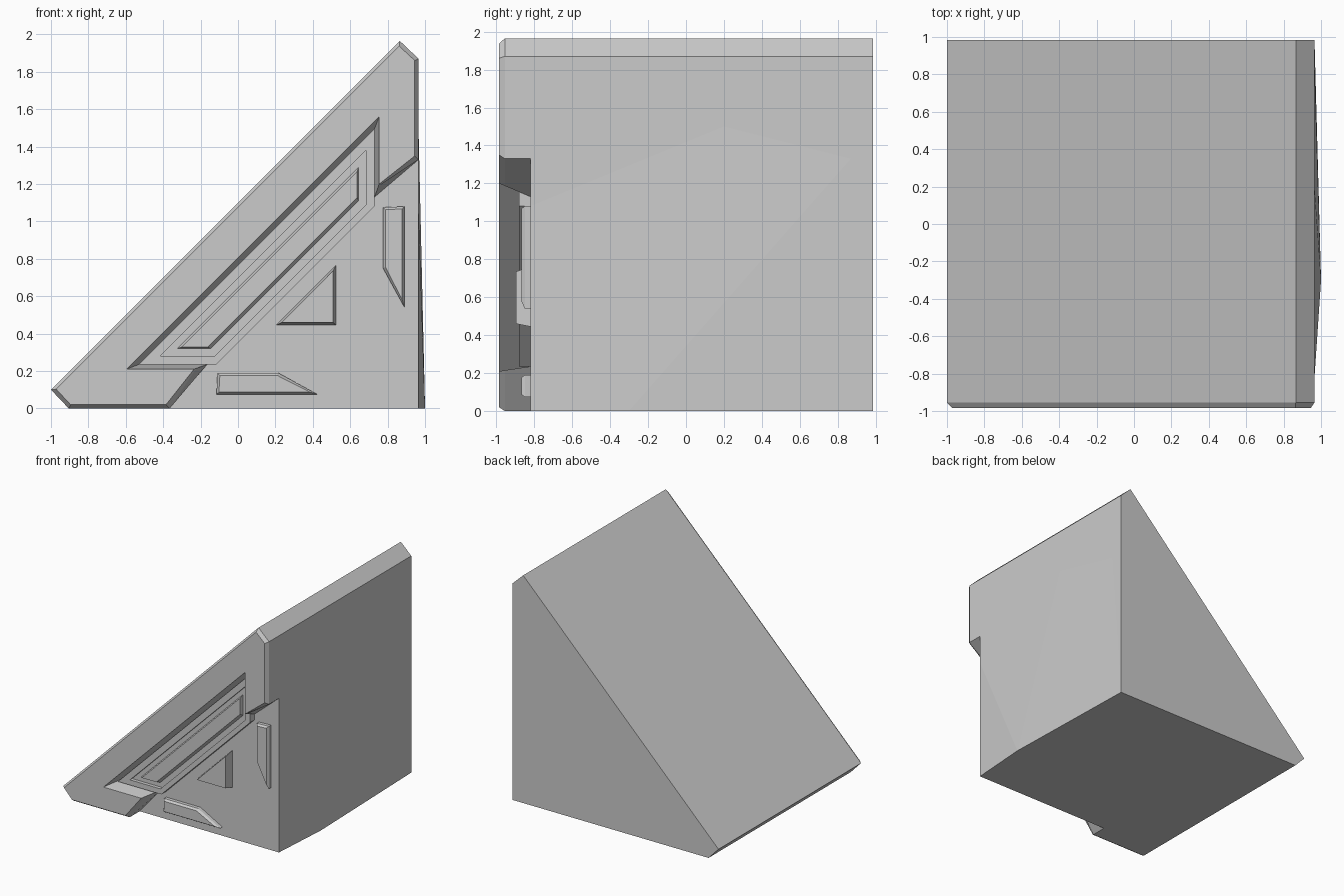
import bpy, bmesh

if "Cube" in bpy.data.objects:
    bpy.data.objects.remove(bpy.data.objects["Cube"])

K = 0.965  # mirror line: (x, z) <-> (K - z, K - x)


def flip(pts):
    return [(K - z, K - x) for x, z in reversed(pts)]


def sym(half):
    return half + flip(half)


def loft(name, layers):
    """Join matching xz outlines at successive y depths and cap both ends."""
    bm = bmesh.new()
    rings = [[bm.verts.new((x, y, z)) for x, z in pts] for pts, y in layers]
    n = len(rings[0])
    for a, b in zip(rings, rings[1:]):
        for i in range(n):
            j = (i + 1) % n
            bm.faces.new((a[i], a[j], b[j], b[i]))
    bm.faces.new(rings[0])
    bm.faces.new(list(reversed(rings[-1])))
    finish(name, bm)


def finish(name, bm):
    bmesh.ops.recalc_face_normals(bm, faces=bm.faces[:])
    me = bpy.data.meshes.new(name)
    bm.to_mesh(me)
    bm.free()
    bpy.context.collection.objects.link(bpy.data.objects.new(name, me))


BODY_Y, BACK_Y = -0.82, 0.985

# Wedge body
wedge = [(-1, 0.1), (0.865, 1.965), (0.965, 1.87), (0.965, 0), (-0.905, 0)]
loft("wedge_body", [(wedge, BODY_Y), (wedge, BACK_Y)])

# Raised diagonal frame with chamfered rim and drafted inner walls
outer = [(0.865, 1.965), (0.965, 1.87), (0.965, 1.33)]
loft("diagonal_frame", [
    (sym(outer + [(0.73, 1.13), (0.73, 1.495)]), BODY_Y),
    (sym(outer + [(0.75, 1.187), (0.75, 1.548)]), -0.955),
    (sym([(0.862, 1.937), (0.945, 1.86), (0.945, 1.35), (0.755, 1.2), (0.755, 1.56)]), -0.985),
])

# Inset panel: step, groove and raised centre bar
panel = sym([(0.73, 1.495), (0.73, 1.08)])
groove = sym([(0.685, 1.38), (0.685, 1.09)])
bar = sym([(0.645, 1.29), (0.645, 1.11)])
bar_top = sym([(0.637, 1.267), (0.637, 1.128)])
loft("inset_panel", [(panel, BODY_Y), (panel, -0.88), (groove, -0.88),
                     (groove, -0.85), (bar, -0.85), (bar_top, -0.88)])

# Pair of tapered side plates
base = [(0.775, 1.075), (0.89, 1.08), (0.89, 0.54), (0.775, 0.75)]
top = [(0.789, 1.062), (0.878, 1.067), (0.878, 0.58), (0.789, 0.755)]
for name, f in (("upright_plate", list), ("lower_plate", flip)):
    loft(name, [(f(base), BODY_Y), (f(base), -0.85), (f(top), -0.868)])

# Triangular plate
loft("triangle_plate", [
    ([(0.523, 0.765), (0.523, 0.445), (0.203, 0.445)], BODY_Y),
    ([(0.508, 0.735), (0.508, 0.46), (0.235, 0.46)], -0.895),
])

# Shallow bulge on the right side
bm = bmesh.new()
rim = [bm.verts.new((K, y, z)) for y, z in
       ((-0.82, 0), (-0.82, 1.08), (0.2, 1.5), (0.87, 1.33), (0.985, 0))]
tip = bm.verts.new((1.0, -0.3, 0))
for i in range(len(rim)):
    bm.faces.new((rim[i], rim[(i + 1) % len(rim)], tip))
bm.faces.new(rim)
finish("side_bulge", bm)
